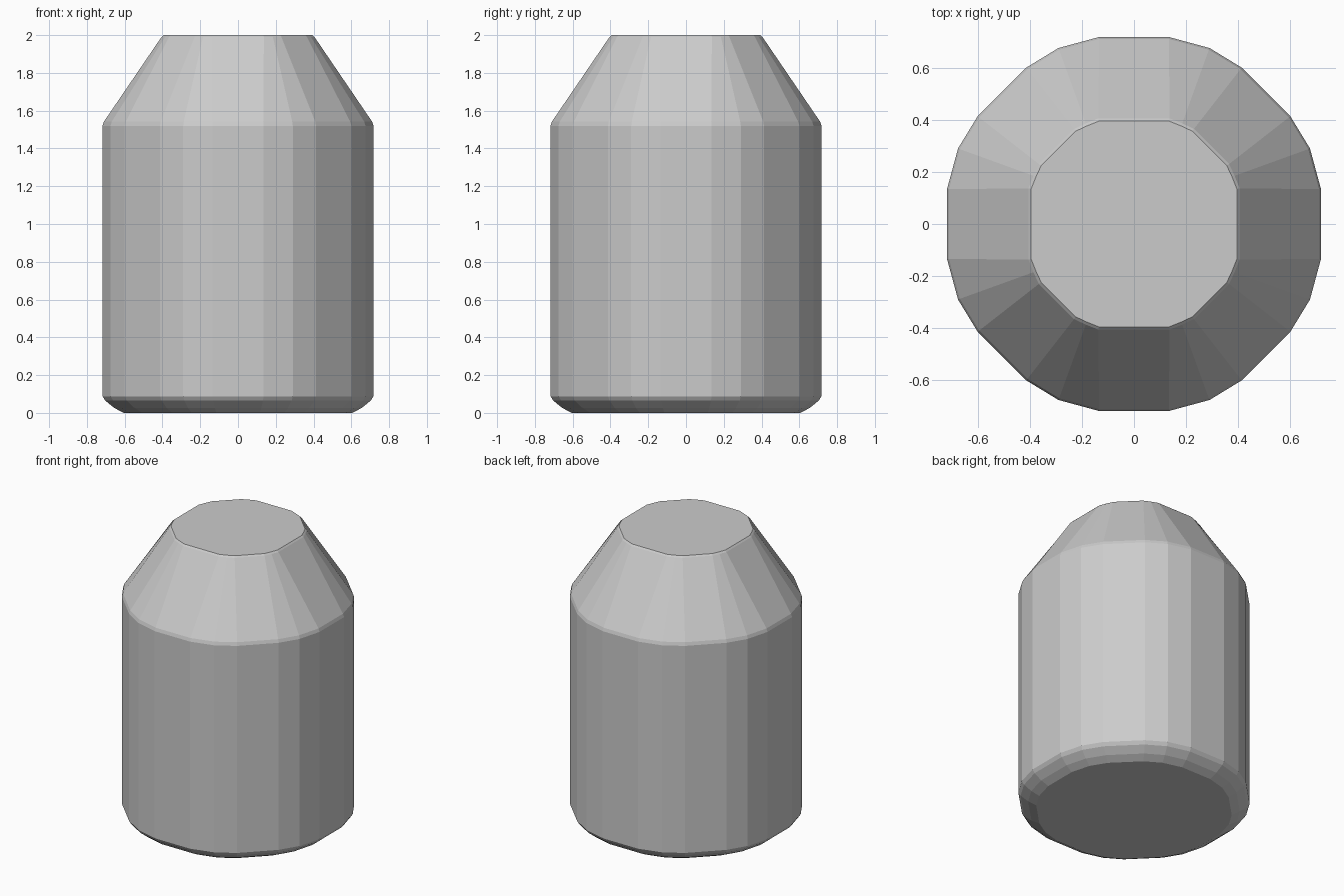
import bpy, bmesh

if "Cube" in bpy.data.objects:
    bpy.data.objects.remove(bpy.data.objects["Cube"])

# Quarter outlines, from the +y flat round to the +x flat
BODY = [(.135, .717), (.29, .675), (.413, .6), (.6, .413), (.675, .29), (.717, .135)]
TOP = [(.137, .405), (.185, .386), (.23, .365), (.365, .23), (.386, .185), (.405, .137)]


def full_outline(quarter, scale):
    """Turn a quarter outline four times to close the 24-sided ring."""
    pts = []
    for turn in range(4):
        for x, y in quarter:
            for _ in range(turn):
                x, y = y, -x
            pts.append((x * scale, y * scale))
    return pts


# Rings from the base up: outline, scale, height
RINGS = [
    (BODY, .845, 0), (BODY, .915, .027), (BODY, .98, .065), (BODY, 1, .088),
    (BODY, 1, 1.52), (BODY, .99, 1.542),
    (TOP, 1, 1.99), (TOP, .975, 2),
]

bm = bmesh.new()
rings = [[bm.verts.new((x, y, z)) for x, y in full_outline(q, s)] for q, s, z in RINGS]
for low, high in zip(rings, rings[1:]):
    n = len(low)
    for i in range(n):
        j = (i + 1) % n
        bm.faces.new((low[i], low[j], high[j], high[i]))
# Flat base and flat top
bm.faces.new(rings[0])
bm.faces.new(rings[-1])
bmesh.ops.recalc_face_normals(bm, faces=bm.faces)

mesh = bpy.data.meshes.new("tapered_canister")
bm.to_mesh(mesh)
bm.free()
bpy.context.collection.objects.link(bpy.data.objects.new("tapered_canister", mesh))
